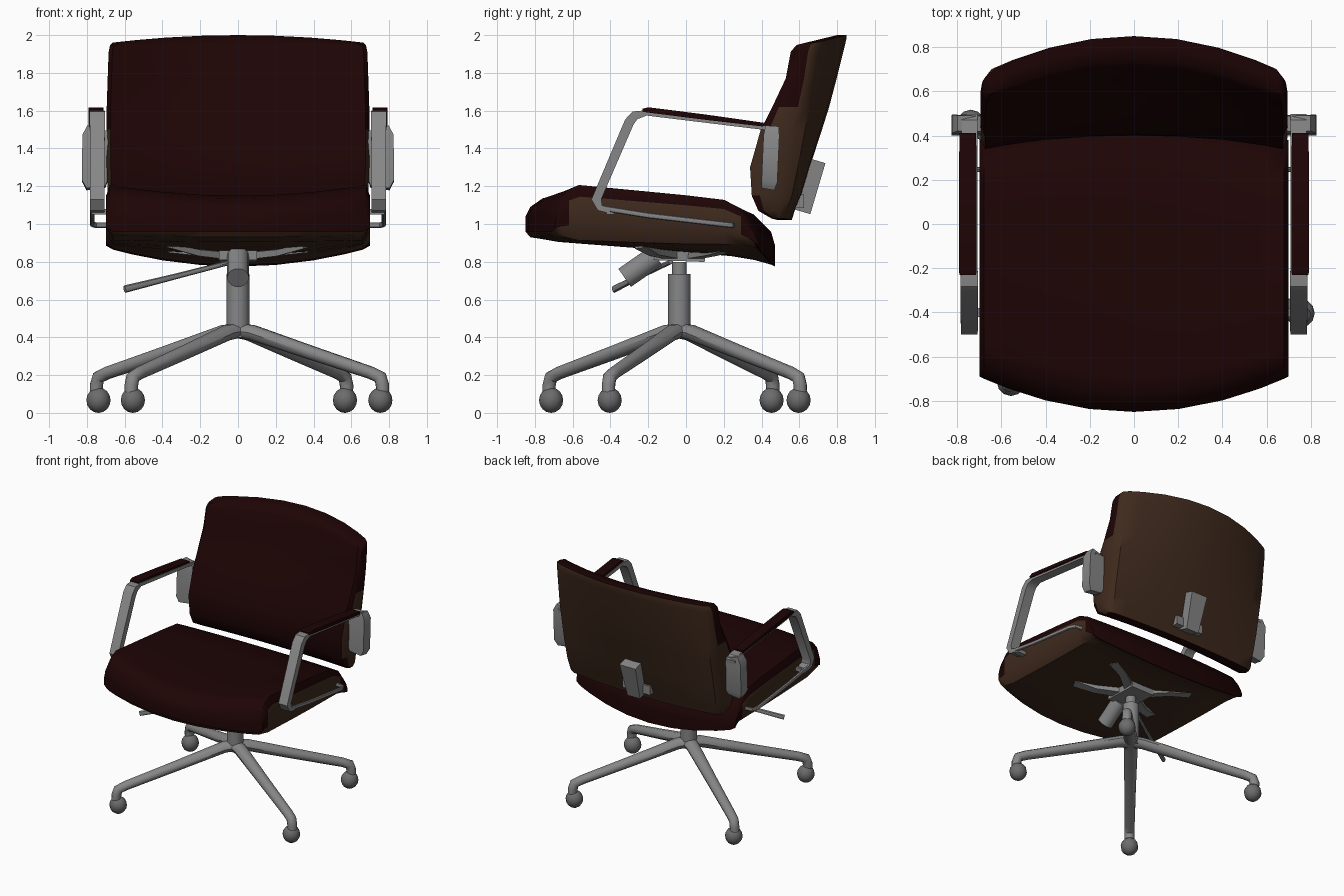
import bpy, bmesh, math
from mathutils import Vector

if "Cube" in bpy.data.objects:
    bpy.data.objects.remove(bpy.data.objects["Cube"])


def material(name, rgb):
    m = bpy.data.materials.new(name)
    m.diffuse_color = (*rgb, 1)
    m.use_nodes = True
    m.node_tree.nodes["Principled BSDF"].inputs["Base Color"].default_value = m.diffuse_color
    return m


MAROON = material("dark maroon fabric", (0.0125, 0.0012, 0.0014))
BROWN = material("brown shell", (0.050, 0.023, 0.0125))
METAL = material("grey metal", (0.24, 0.24, 0.24))
CASTOR = material("dark grey castor", (0.15, 0.15, 0.15))


def finish(name, bm, mats):
    bmesh.ops.recalc_face_normals(bm, faces=bm.faces[:])
    me = bpy.data.meshes.new(name)
    bm.to_mesh(me)
    bm.free()
    for m in mats:
        me.materials.append(m)
    ob = bpy.data.objects.new(name, me)
    bpy.context.collection.objects.link(ob)
    return ob


def sweep(name, pts, sizes, side=None, n=4, mat=METAL):
    """Sweep an n-sided section (half sizes a, b) along points; 4 sides gives a flat bar."""
    pts = [Vector(p) for p in pts]
    if not isinstance(sizes, list):
        sizes = [sizes] * len(pts)
    bm = bmesh.new()
    rings = []
    for i, p in enumerate(pts):
        t = Vector()
        if i:
            t += (p - pts[i - 1]).normalized()
        if i < len(pts) - 1:
            t += (pts[i + 1] - p).normalized()
        t.normalize()
        s = Vector(side) if side else Vector((1, 0, 0))
        s = (s - t * s.dot(t)).normalized()
        up = t.cross(s)
        a, b = sizes[i]
        if n == 4:
            sec = [(a, b), (-a, b), (-a, -b), (a, -b)]
        else:
            sec = [(a * math.cos(k * math.tau / n), b * math.sin(k * math.tau / n)) for k in range(n)]
        rings.append([bm.verts.new(p + s * x + up * y) for x, y in sec])
    for r, q in zip(rings, rings[1:]):
        for k in range(n):
            bm.faces.new((r[k], r[(k + 1) % n], q[(k + 1) % n], q[k]))
    bm.faces.new(rings[0])
    bm.faces.new(rings[-1])
    return finish(name, bm, [mat])


def cushion(name, rows, point, is_shell):
    """Loft a padded slab; point(row, u, t): u across, t from padded face to shell."""
    us = [-1, -0.85, -0.6, -0.3, 0, 0.3, 0.6, 0.85, 1]
    ring = ([(u * 0.97, 0) for u in us] + [(1, 0.22), (1, 0.75)]
            + [(u * 0.945, 1) for u in reversed(us)] + [(-1, 0.75), (-1, 0.22)])
    bm = bmesh.new()
    rings = [[bm.verts.new(point(r, u, t)) for u, t in ring] for r in rows]
    L = len(ring)
    for i in range(len(rows) - 1):
        a, b = rings[i], rings[i + 1]
        for j in range(L):
            f = bm.faces.new((a[j], a[(j + 1) % L], b[(j + 1) % L], b[j]))
            f.material_index = int(is_shell(i, j))
    for r in (rings[0], rings[-1]):
        for i in range(8):
            bm.faces.new((r[i], r[i + 1], r[18 - i], r[19 - i]))
        bm.faces.new((r[8], r[9], r[10], r[11]))
        bm.faces.new((r[19], r[20], r[21], r[0]))
    return finish(name, bm, [MAROON, BROWN])


# Seat: rows of side y, bow in y, top z, dish of top, bottom z, rise of bottom at sides
seat_rows = [
    (-0.69, -0.16, 1.04, 0.00, 0.96, 0.00),
    (-0.67, -0.155, 1.12, 0.03, 0.93, 0.01),
    (-0.62, -0.14, 1.18, 0.045, 0.92, 0.01),
    (-0.56, -0.115, 1.21, 0.06, 0.905, 0.01),
    (-0.25, -0.04, 1.18, 0.06, 0.875, 0.03),
    (0.00, 0.00, 1.155, 0.05, 0.85, 0.05),
    (0.20, 0.04, 1.13, 0.04, 0.83, 0.07),
    (0.29, 0.07, 1.08, 0.03, 0.81, 0.09),
    (0.36, 0.09, 0.98, 0.02, 0.785, 0.10),
    (0.38, 0.09, 0.92, 0.03, 0.775, 0.10),
]


def seat_point(r, u, t):
    y, bow, zt, dish, zb, rise = r
    c = 1 - u * u
    top, bot = zt - dish * c, zb + rise * u * u
    return (0.70 * u, y + bow * c, top + (bot - top) * t)


def seat_shell(i, j):
    if i >= 8:
        return False
    return 10 <= j <= 19 or (j in (9, 20) and 2 <= i <= 6)


cushion("seat", seat_rows, seat_point, seat_shell)

# Backrest: rows of z, front y, back y, bow in y, rise of middle, half width
back_rows = [
    (1.03, 0.45, 0.52, 0.04, -0.01, 0.66),
    (1.07, 0.38, 0.53, 0.045, 0, 0.685),
    (1.15, 0.345, 0.555, 0.055, 0, 0.69),
    (1.30, 0.335, 0.585, 0.07, 0, 0.695),
    (1.50, 0.39, 0.62, 0.10, 0, 0.695),
    (1.62, 0.45, 0.64, 0.118, 0, 0.695),
    (1.77, 0.52, 0.66, 0.14, 0.01, 0.69),
    (1.91, 0.545, 0.68, 0.16, 0.03, 0.685),
    (1.945, 0.575, 0.685, 0.165, 0.04, 0.678),
    (1.96, 0.635, 0.685, 0.165, 0.04, 0.665),
]


def back_point(r, u, t):
    z, yf, yb, bow, rise, hw = r
    c = 1 - u * u
    return (hw * u, yf + (yb - yf) * t + bow * c, z + rise * c)


def back_shell(i, j):
    return 10 <= j <= 19 or (j in (9, 20) and i <= 4) or (j in (8, 21) and 2 <= i <= 3)


cushion("backrest", back_rows, back_point, back_shell)

# Armrests, pads and their brackets on both sides
for s, tag in ((-1, "left"), (1, "right")):
    def yz(x, pts):
        return [(s * x, y, z) for y, z in pts]
    sweep(tag + "_arm_strap",
          yz(0.745, [(-0.40, 1.07), (-0.455, 1.085), (-0.475, 1.13), (-0.30, 1.54), (-0.27, 1.575),
                     (-0.21, 1.588), (0.40, 1.512), (0.465, 1.505), (0.485, 1.48), (0.46, 1.22)]),
          [(0.036, 0.014), (0.038, 0.018), (0.038, 0.026), (0.04, 0.026), (0.04, 0.024),
           (0.038, 0.014), (0.036, 0.012), (0.036, 0.012), (0.036, 0.012), (0.036, 0.012)])
    sweep(tag + "_arm_pad", yz(0.752, [(-0.23, 1.602), (-0.2, 1.604), (0.1, 1.566), (0.41, 1.526)]),
          [(0.038, 0.008), (0.04, 0.014), (0.04, 0.014), (0.038, 0.01)], mat=MAROON)
    sweep(tag + "_arm_lower_bar",
          [(s * 0.772, -0.45, 1.085), (s * 0.772, -0.2, 1.045), (s * 0.772, 0.2, 0.998),
           (s * 0.755, 0.24, 0.994), (s * 0.67, 0.25, 0.994)],
          (0.015, 0.012), side=(0, 0, 1), n=8)
    sweep(tag + "_arm_front_fixing", [(s * 0.66, -0.40, 1.065), (s * 0.775, -0.40, 1.065)],
          (0.02, 0.014), side=(0, 1, 0))
    sweep(tag + "_back_bracket", [(s * 0.752, 0.435, 1.19), (s * 0.757, 0.442, 1.23),
                                  (s * 0.757, 0.452, 1.46), (s * 0.745, 0.455, 1.505)],
          [(0.05, 0.035), (0.068, 0.042), (0.068, 0.042), (0.055, 0.035)])

# Bracket on the rear of the backrest
sweep("rear_bracket", [(0, 0.615, 1.065), (0, 0.695, 1.335)], [(0.055, 0.045), (0.07, 0.045)])
sweep("rear_bracket_foot", [(-0.12, 0.59, 1.12), (0.12, 0.59, 1.12)], (0.035, 0.035), side=(0, 0, 1))

# Column and tilt mechanism
HY = -0.035
sweep("column", [(0, HY, 0.40), (0, HY, 0.735)], (0.06, 0.06), n=16)
sweep("column_neck", [(0, HY, 0.73), (0, HY, 0.80)], (0.038, 0.038), n=12)
sweep("mechanism_plate", [(0, -0.17, 0.835), (0, 0.10, 0.825)], (0.10, 0.026))
sweep("tilt_spring_housing", [(0, -0.325, 0.715), (0, -0.16, 0.83)], (0.058, 0.06), n=14)
sweep("height_lever", [(-0.60, -0.38, 0.655), (-0.32, -0.24, 0.725), (-0.03, -0.08, 0.80)],
      [(0.02, 0.014), (0.015, 0.013), (0.013, 0.013)], side=(0, 0, 1), n=8)
for sx in (-1, 1):
    for ey, ez in ((-0.24, 0.875), (0.20, 0.85)):
        sweep("seat_support_arm", [(0, -0.02, 0.825), (sx * 0.22, ey * 0.7, 0.85), (sx * 0.36, ey, ez + 0.01)],
              [(0.035, 0.02), (0.03, 0.017), (0.035, 0.012)], side=(0, 1, 0))

# Four-star base with castors
for i, (x, y) in enumerate([(-0.565, -0.725), (0.765, -0.41), (0.575, 0.605), (-0.75, 0.46)]):
    d = Vector((x, y - HY, 0))
    side = Vector((-d.y, d.x, 0)).normalized()

    def at(f, z):
        return (d.x * f, HY + d.y * f, z)
    sweep("base_leg_%d" % i,
          [at(0, 0.435), at(0.10, 0.425), at(0.5, 0.32), at(0.92, 0.212), at(0.985, 0.188), at(1.0, 0.145), at(1, 0.08)],
          [(0.055, 0.04), (0.05, 0.042), (0.042, 0.038), (0.037, 0.034), (0.037, 0.036), (0.036, 0.036), (0.034, 0.034)],
          side=side, n=10)
    bm = bmesh.new()
    bmesh.ops.create_uvsphere(bm, u_segments=12, v_segments=8, radius=0.064)
    for v in bm.verts:
        v.co = Vector((v.co.x + x * 0.985, v.co.y + y * 0.985, v.co.z * 1.05 + 0.067))
    finish("castor_%d" % i, bm, [CASTOR])

# Smooth shading with crisp edges
bpy.ops.object.select_all(action='SELECT')
bpy.context.view_layer.objects.active = bpy.data.objects["seat"]
bpy.ops.object.shade_smooth_by_angle(angle=math.radians(40))
